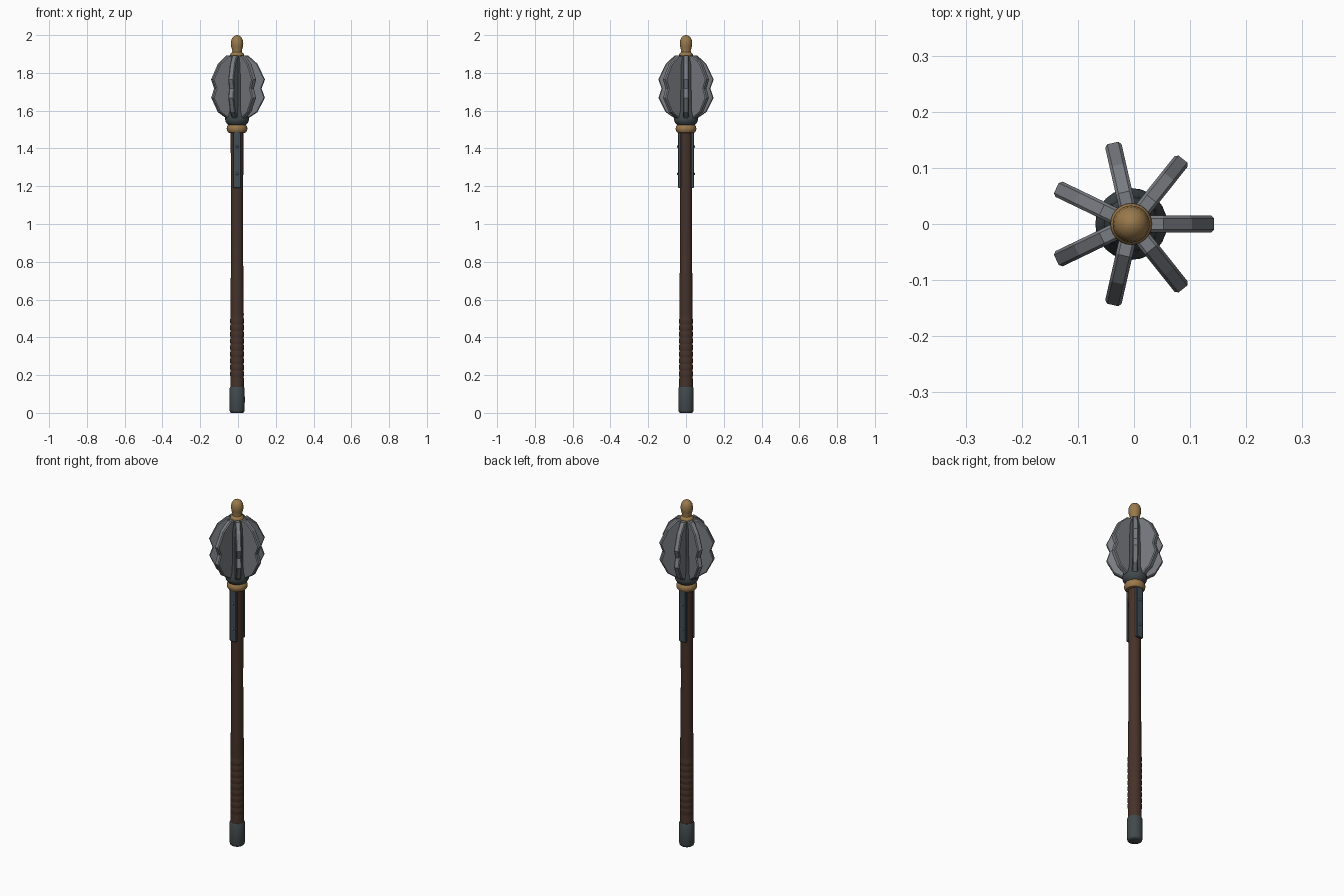
import bpy, bmesh, math
from mathutils import Matrix, Vector

if "Cube" in bpy.data.objects:
    bpy.data.objects.remove(bpy.data.objects["Cube"])

CX = -0.005  # mace axis


def material(name, rgb):
    m = bpy.data.materials.new(name)
    m.diffuse_color = (*rgb, 1)
    m.use_nodes = True
    m.node_tree.nodes["Principled BSDF"].inputs["Base Color"].default_value = m.diffuse_color
    return m


STEEL = material("flange steel", (0.19, 0.20, 0.22))
IRON = material("dark iron", (0.055, 0.068, 0.072))
BRASS = material("brass", (0.32, 0.19, 0.07))
WOOD = material("dark brown wood", (0.062, 0.032, 0.022))
LANGET = material("blued iron", (0.055, 0.075, 0.088))
RIVET = material("rivet steel", (0.10, 0.115, 0.125))


def finish(bm, name, mat, smooth=None):
    bmesh.ops.recalc_face_normals(bm, faces=bm.faces)
    me = bpy.data.meshes.new(name)
    bm.to_mesh(me)
    bm.free()
    me.materials.append(mat)
    ob = bpy.data.objects.new(name, me)
    ob.location.x = CX
    bpy.context.collection.objects.link(ob)
    if smooth:
        bpy.ops.object.select_all(action='DESELECT')
        ob.select_set(True)
        bpy.context.view_layer.objects.active = ob
        bpy.ops.object.shade_smooth_by_angle(angle=math.radians(smooth))
    return ob


def lathe(name, profile, mat, n=24, smooth=40):
    """Turn (radius, z) points around the axis; capped at both ends."""
    bm = bmesh.new()
    rings = [[bm.verts.new((r * math.cos(2 * math.pi * i / n),
                            r * math.sin(2 * math.pi * i / n), z)) for i in range(n)]
             for r, z in profile]
    for a, b in zip(rings, rings[1:]):
        for i in range(n):
            j = (i + 1) % n
            bm.faces.new((a[i], a[j], b[j], b[i]))
    bm.faces.new(rings[0])
    bm.faces.new(rings[-1])
    return finish(bm, name, mat, smooth)


# Shaft, with fine grip ridges near the bottom
shaft = [(0.036, 0.10), (0.036, 0.18)]
for k in range(9):
    z = 0.19 + k * 0.035
    shaft += [(0.0345, z), (0.0365, z + 0.006), (0.0365, z + 0.026), (0.0345, z + 0.032)]
shaft += [(0.0355, 0.52), (0.033, 0.75), (0.0315, 0.95), (0.0325, 1.2), (0.034, 1.5)]
lathe("shaft", shaft, WOOD)

# Iron butt cap
lathe("butt_cap", [(0.031, 0), (0.037, 0.004), (0.040, 0.014), (0.041, 0.07),
                   (0.040, 0.13), (0.037, 0.136)], IRON)

# Brass ring under the head
lathe("neck_ring", [(0.036, 1.482), (0.046, 1.484), (0.053, 1.494), (0.055, 1.505),
                    (0.053, 1.516), (0.046, 1.526), (0.036, 1.528)], BRASS)

# Iron core with flared base
lathe("head_core", [(0.040, 1.52), (0.050, 1.527), (0.060, 1.54), (0.064, 1.555),
                    (0.060, 1.575), (0.052, 1.60), (0.050, 1.72), (0.048, 1.84),
                    (0.040, 1.88), (0.034, 1.895)], IRON)

# Brass finial
lathe("finial", [(0.036, 1.885), (0.037, 1.896), (0.034, 1.903), (0.026, 1.91), (0.025, 1.918),
                 (0.031, 1.938), (0.033, 1.957), (0.030, 1.976), (0.022, 1.990),
                 (0.010, 1.998), (0.002, 2.0)], BRASS)

# Seven scalloped flanges
OUTLINE = [(0.03, 1.893), (0.058, 1.893), (0.108, 1.848), (0.148, 1.765), (0.130, 1.718),
           (0.147, 1.668), (0.108, 1.592), (0.052, 1.555), (0.03, 1.555)]
for k in range(7):
    bm = bmesh.new()
    face = bm.faces.new([bm.verts.new((r, -0.015, z)) for r, z in OUTLINE])
    ext = bmesh.ops.extrude_face_region(bm, geom=[face])
    bmesh.ops.translate(bm, vec=(0, 0.03, 0),
                        verts=[v for v in ext["geom"] if isinstance(v, bmesh.types.BMVert)])
    bmesh.ops.recalc_face_normals(bm, faces=bm.faces)
    rim = [e for e in bm.edges
           if abs(e.verts[0].co.y - e.verts[1].co.y) < 1e-5
           and max(v.co.x for v in e.verts) > 0.04]
    bmesh.ops.bevel(bm, geom=rim, offset=0.005, segments=1, affect='EDGES')
    bmesh.ops.rotate(bm, verts=bm.verts, cent=(0, 0, 0),
                     matrix=Matrix.Rotation(2 * math.pi * k / 7, 3, 'Z'))
    finish(bm, f"flange_{k + 1}", STEEL)

# Langets on front and back, each with two rivets
for side, label in ((-1, "front"), (1, "back")):
    bm = bmesh.new()
    bmesh.ops.create_cube(bm, size=1)
    for v in bm.verts:
        v.co = Vector((v.co.x * 0.042, side * 0.034 + v.co.y * 0.016, 1.34 + v.co.z * 0.30))
    bmesh.ops.bevel(bm, geom=[e for e in bm.edges], offset=0.003, segments=1, affect='EDGES')
    finish(bm, f"langet_{label}", LANGET)
    for i, z in enumerate((1.265, 1.41)):
        bm = bmesh.new()
        bmesh.ops.create_uvsphere(bm, u_segments=12, v_segments=8, radius=0.007)
        bmesh.ops.translate(bm, verts=bm.verts, vec=(0, side * 0.0415, z))
        finish(bm, f"rivet_{label}_{i + 1}", RIVET, 60)
